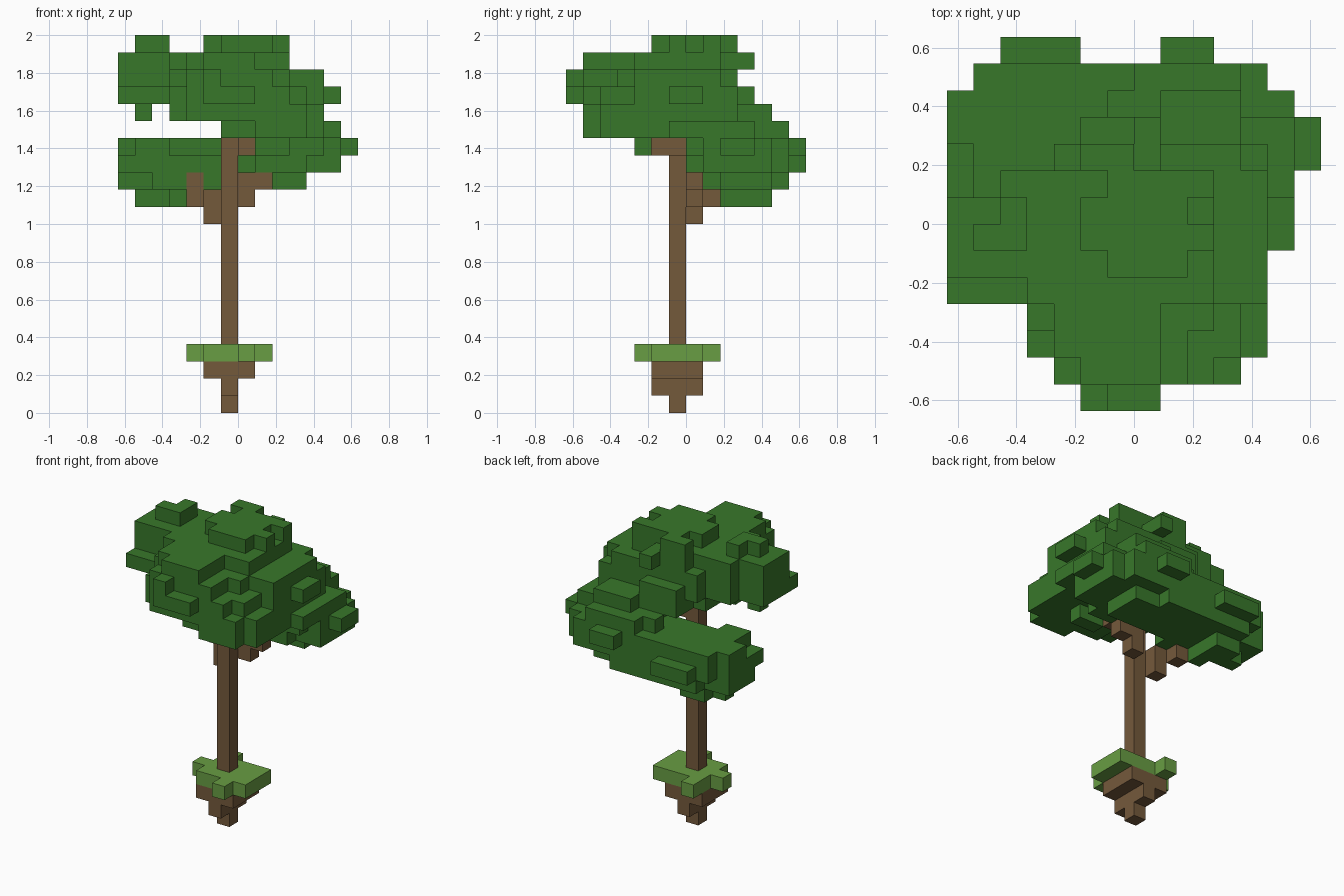
import bpy
import bmesh
from mathutils import Vector

cube = bpy.data.objects.get("Cube")
if cube:
    bpy.data.objects.remove(cube, do_unlink=True)

V = 1 / 11          # edge of one block
cells = {}          # block position -> part name


def material(name, rgb):
    mat = bpy.data.materials.new(name)
    mat.use_nodes = True
    mat.diffuse_color = (*rgb, 1)
    mat.node_tree.nodes["Principled BSDF"].inputs["Base Color"].default_value = (*rgb, 1)
    return mat


def box(part, x0, x1, y0, y1, z0, z1):
    """Fill an inclusive range of blocks; earlier parts keep their place."""
    for x in range(x0, x1 + 1):
        for y in range(y0, y1 + 1):
            for z in range(z0, z1 + 1):
                cells.setdefault((x, y, z), part)


def block(part, x, y, z):
    box(part, x, x, y, y, z, z)


def leaf_layer(z, front, *spans):
    """One layer of leaves: first and last block of each row, front to back."""
    for y, (lo, hi) in enumerate(spans, front):
        box("leaves", lo, hi, y, y, z, z)


# Soil under the island
block("soil", -1, -1, 0)
box("soil", -1, -1, -2, 0, 1, 1)
box("soil", -2, 0, -2, 0, 2, 2)

# Grass slab with loose tufts at the rim
box("grass", -2, 1, -2, 0, 3, 3)
for x, y in ((-3, -1), (0, -3), (-2, 1)):
    block("grass", x, y, 3)

# Trunk and its stepped branches
box("trunk", -1, -1, -1, -1, 4, 16)
for spot in ((-2, 0, 11), (-2, 0, 12), (-3, 1, 12), (-3, 1, 13),
             (0, 0, 12), (0, 0, 13), (1, 0, 13),
             (0, -1, 15), (0, -2, 15)):
    block("trunk", *spot)

# Lower leaf mass, leaning to the back
leaf_layer(12, 2, (-4, -4), (-6, -4), (-5, -4))
leaf_layer(13, 1, (-5, -2), (-7, 3), (-7, 3), (-7, 3), (-5, 1))
leaf_layer(14, 0, (1, 3), (-7, 5), (-7, 5), (-7, 5), (-7, 5), (-6, 4), (-5, -3))
leaf_layer(15, 0, (1, 4), (1, 5), (-6, 6), (-7, 6), (-7, 5), (-6, 4), (1, 2))
box("leaves", -6, -5, 1, 1, 15, 15)
box("leaves", 1, 2, -3, -3, 15, 15)

# Upper leaf mass, leaning to the front
leaf_layer(16, -6, (1, 3), (-1, 4), (-1, 4), (-1, 4), (-1, 4), (0, 5),
           (0, 5), (0, 5), (0, 5), (0, 5), (-1, 3), (0, 3))
leaf_layer(17, -6, (-3, 3), (-4, 4), (-4, 4), (-4, 4), (-4, 4), (-4, 4),
           (-3, 4), (-3, 4), (-2, 4), (-2, 3), (1, 3))
leaf_layer(18, -7, (-2, 0), (-3, 2), (-4, 3), (-4, 3), (-7, 4), (-7, 4),
           (-7, 5), (-7, 5), (-5, 4), (-3, 4), (-2, 0))
leaf_layer(19, -7, (-2, -2), (-3, 1), (-3, 1), (-4, 2), (-4, 4), (-7, 4),
           (-7, 4), (-7, 4), (-5, 4), (-3, 3))
leaf_layer(20, -6, (-2, 0), (-3, 0), (-3, 0), (-4, 2), (-7, 2), (-7, 2),
           (-7, 2), (-5, 2), (-2, 0), (0, 0))
block("leaves", -6, -1, 17)

# Crown tufts
box("leaves", -6, -5, -1, -1, 21, 21)
block("leaves", -5, 0, 21)
leaf_layer(21, -2, (-1, 1), (-2, 2), (-2, 1), (-1, 2), (-2, -1))

# Turn the exposed block sides of each part into one mesh
bark = material("bark brown", (0.175, 0.1, 0.044))
paint = {
    "soil": bark,
    "trunk": bark,
    "grass": material("grass green", (0.14, 0.34, 0.056)),
    "leaves": material("leaf green", (0.039, 0.185, 0.023)),
}


def build(part, mat):
    bm = bmesh.new()
    for cell, owner in cells.items():
        if owner != part:
            continue
        centre = Vector(cell) + Vector((0.5, 0.5, 0.5))
        for axis in range(3):
            for sign in (-1, 1):
                n = Vector((0, 0, 0))
                n[axis] = sign
                if tuple(int(c) for c in Vector(cell) + n) in cells:
                    continue
                u = Vector((0, 0, 0))
                u[(axis + 1) % 3] = 0.5
                w = n.cross(u)
                mid = centre + n * 0.5
                ring = (mid - u - w, mid + u - w, mid + u + w, mid - u + w)
                bm.faces.new([bm.verts.new(p * V) for p in ring])
    bmesh.ops.remove_doubles(bm, verts=bm.verts[:], dist=V / 100)
    mesh = bpy.data.meshes.new(part)
    bm.to_mesh(mesh)
    bm.free()
    mesh.materials.append(mat)
    bpy.context.scene.collection.objects.link(bpy.data.objects.new(part, mesh))


for part, mat in paint.items():
    build(part, mat)
